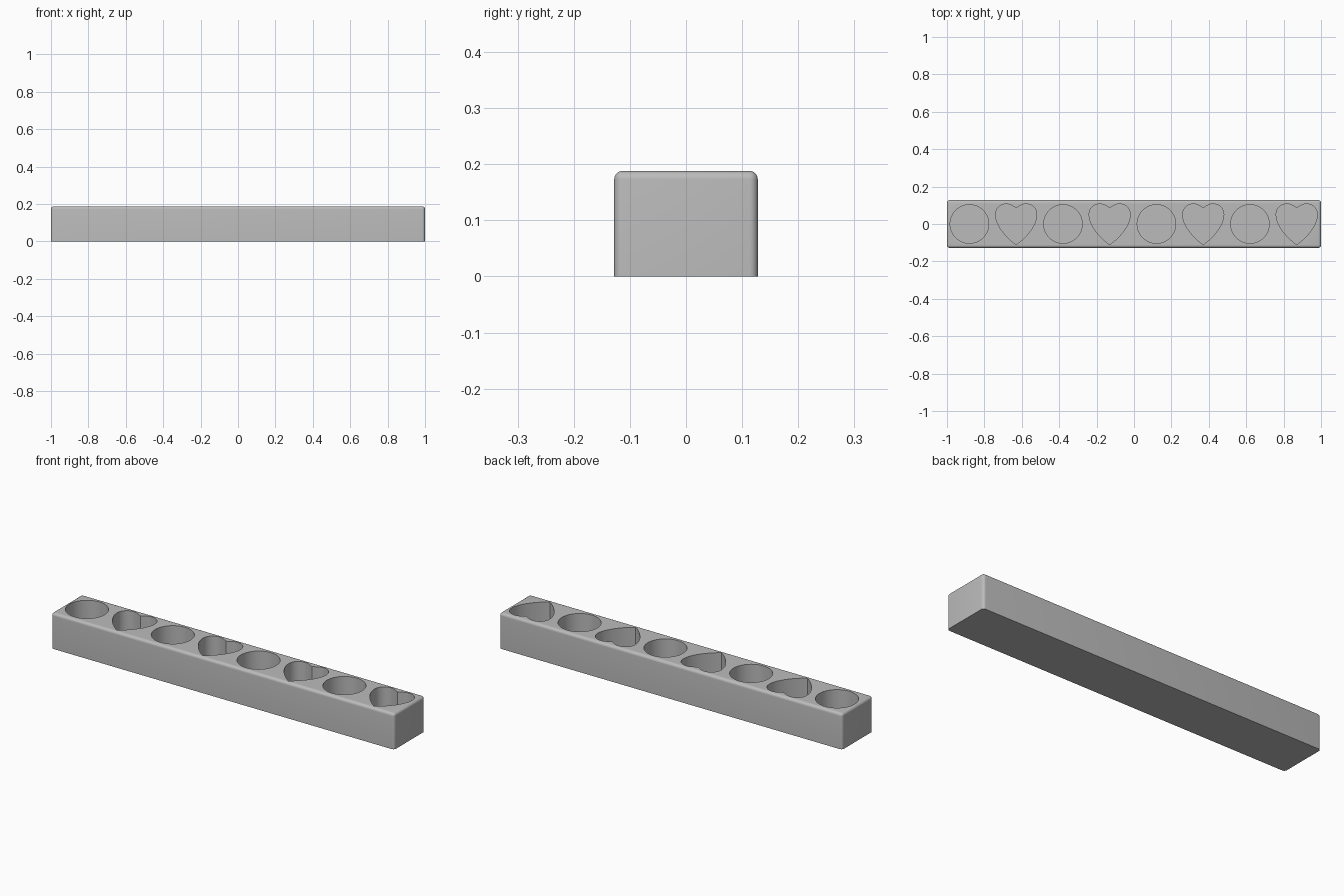
import bpy, bmesh, math
from mathutils import Vector
from mathutils.geometry import interpolate_bezier

LENGTH, WIDTH, HEIGHT = 2.0, 0.256, 0.188
ROUND = 0.015
FLOOR = 0.03
PITCH = 0.25

if "Cube" in bpy.data.objects:
    bpy.data.objects.remove(bpy.data.objects["Cube"])

grey = bpy.data.materials.new("plain grey")
grey.use_nodes = True
colour = (0.5, 0.5, 0.5, 1)
grey.diffuse_color = colour
grey.node_tree.nodes["Principled BSDF"].inputs["Base Color"].default_value = colour


def make_object(name, bm):
    bmesh.ops.recalc_face_normals(bm, faces=bm.faces)
    mesh = bpy.data.meshes.new(name)
    bm.to_mesh(mesh)
    bm.free()
    mesh.materials.append(grey)
    obj = bpy.data.objects.new(name, mesh)
    bpy.context.collection.objects.link(obj)
    return obj


def circle_outline(radius=0.103, sides=64):
    turns = [2 * math.pi * i / sides for i in range(sides)]
    return [(radius * math.cos(a), radius * math.sin(a)) for a in turns]


def heart_outline():
    # Right half from notch to tip, then mirrored
    curves = [((0, 0.087), (0.015, 0.092), (0.028, 0.107), (0.052, 0.107)),
              ((0.052, 0.107), (0.086, 0.107), (0.11, 0.083), (0.11, 0.05)),
              ((0.11, 0.05), (0.11, -0.012), (0.045, -0.08), (0, -0.11))]
    half = []
    for curve in curves:
        half += interpolate_bezier(*[Vector(p) for p in curve], 14)[:-1]
    half = [(p[0], p[1]) for p in half] + [(0, -0.11)]
    return half + [(-x, y) for x, y in reversed(half[1:-1])]


def add_prism(bm, outline, x):
    verts = [bm.verts.new((x + px, py, FLOOR)) for px, py in outline]
    base = bm.faces.new(verts)
    top = bmesh.ops.extrude_face_region(bm, geom=[base])["geom"]
    raised = [v for v in top if isinstance(v, bmesh.types.BMVert)]
    bmesh.ops.translate(bm, verts=raised, vec=(0, 0, HEIGHT))


# Block, rounded everywhere but the underside
bm = bmesh.new()
bmesh.ops.create_cube(bm, size=1)
bmesh.ops.scale(bm, verts=bm.verts, vec=(LENGTH, WIDTH, HEIGHT))
bmesh.ops.translate(bm, verts=bm.verts, vec=(0, 0, HEIGHT / 2))
edges = [e for e in bm.edges if any(v.co.z > 0.01 for v in e.verts)]
bmesh.ops.bevel(bm, geom=edges, offset=ROUND, segments=6, profile=0.5, affect="EDGES")
block = make_object("block", bm)

# Pocket cutters, alternating round and heart shaped
bm = bmesh.new()
for i in range(8):
    outline = heart_outline() if i % 2 else circle_outline()
    add_prism(bm, outline, -0.88 + i * PITCH)
cutter = make_object("pocket_cutter", bm)
cutter.hide_render = True

# Cut the pockets and drop the cutter
cut = block.modifiers.new("pockets", "BOOLEAN")
cut.operation = "DIFFERENCE"
cut.solver = "EXACT"
cut.object = cutter
bpy.ops.object.select_all(action="DESELECT")
block.select_set(True)
bpy.context.view_layer.objects.active = block
bpy.ops.object.modifier_apply(modifier=cut.name)
bpy.data.objects.remove(cutter)
bpy.ops.object.shade_smooth_by_angle(angle=math.radians(30))
